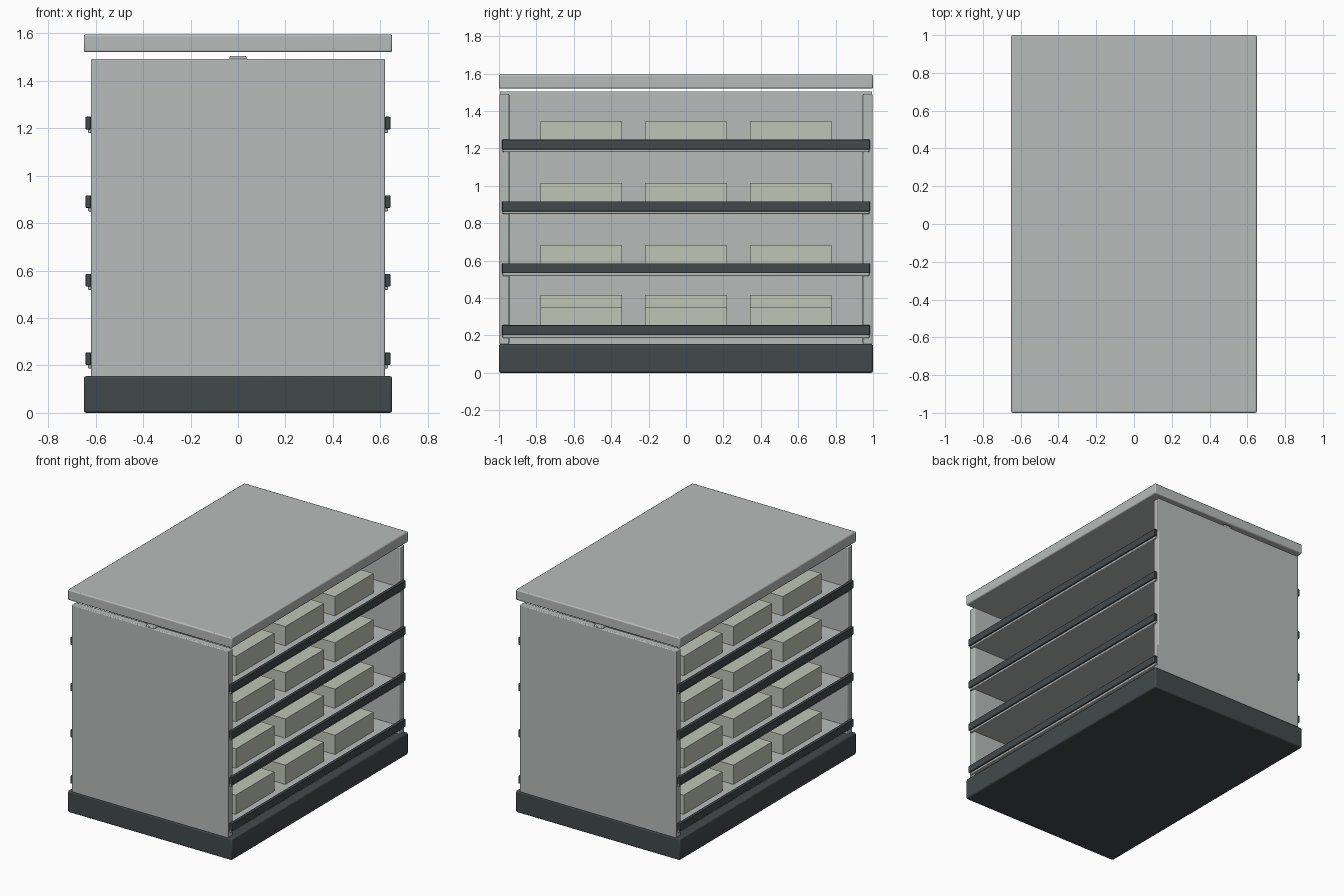
import bpy

if "Cube" in bpy.data.objects:
    bpy.data.objects.remove(bpy.data.objects["Cube"])


def material(name, rgb):
    m = bpy.data.materials.new(name)
    m.diffuse_color = (*rgb, 1)
    m.use_nodes = True
    m.node_tree.nodes["Principled BSDF"].inputs["Base Color"].default_value = m.diffuse_color
    return m


GREY = material("painted_grey", (0.47, 0.50, 0.49))
DARK = material("dark_trim", (0.055, 0.068, 0.072))
CARTON = material("carton", (0.52, 0.56, 0.47))


def box(name, x, y, z, mat, bevel=0.0):
    """Box from (min, max) ranges, with an optional rounded edge."""
    bpy.ops.mesh.primitive_cube_add(
        size=1, location=[(a + b) / 2 for a, b in (x, y, z)])
    ob = bpy.context.object
    ob.name = name
    ob.scale = [b - a for a, b in (x, y, z)]
    bpy.ops.object.transform_apply(location=False, rotation=False, scale=True)
    ob.data.materials.append(mat)
    if bevel:
        mod = ob.modifiers.new("edge_bevel", 'BEVEL')
        mod.width = bevel
        mod.segments = 2
        bpy.ops.object.shade_smooth_by_angle()
    return ob


def span(side, a, b):
    """Mirror an x range to the given side."""
    return tuple(sorted((side * a, side * b)))


# Plinth, canopy and central back panel
box("base", (-0.65, 0.65), (-1, 1), (0, 0.155), DARK, 0.01)
box("canopy", (-0.65, 0.65), (-1, 1), (1.52, 1.595), GREY, 0.008)
box("back_panel", (-0.035, 0.035), (-0.995, 0.995), (0.15, 1.505), GREY, 0.005)

# End panels
for side, label in ((-1, "front"), (1, "rear")):
    box(label + "_end_panel", (-0.62, 0.62), span(side, 0.945, 0.997),
        (0.15, 1.492), GREY, 0.006)

# Shelves with front strips and cartons, on both long sides
for side, label in ((-1, "left"), (1, "right")):
    for level in range(4):
        z = 0.187 + level * 0.331
        box(f"{label}_shelf", span(side, 0.03, 0.632), (-0.98, 0.98),
            (z, z + 0.028), GREY, 0.004)
        box(f"{label}_shelf_strip", span(side, 0.619, 0.642), (-0.983, 0.983),
            (z + 0.015, z + 0.068), DARK, 0.003)
        for y in (-0.561, 0, 0.561):
            ys = (y - 0.218, y + 0.218)
            box(f"{label}_carton", span(side, 0.25, 0.528), ys,
                (z + 0.026, z + 0.166), CARTON)
            # Taller back row on the lowest shelf
            if level == 0:
                box(f"{label}_back_carton", span(side, 0.06, 0.24), ys,
                    (z + 0.026, 0.417), CARTON)
